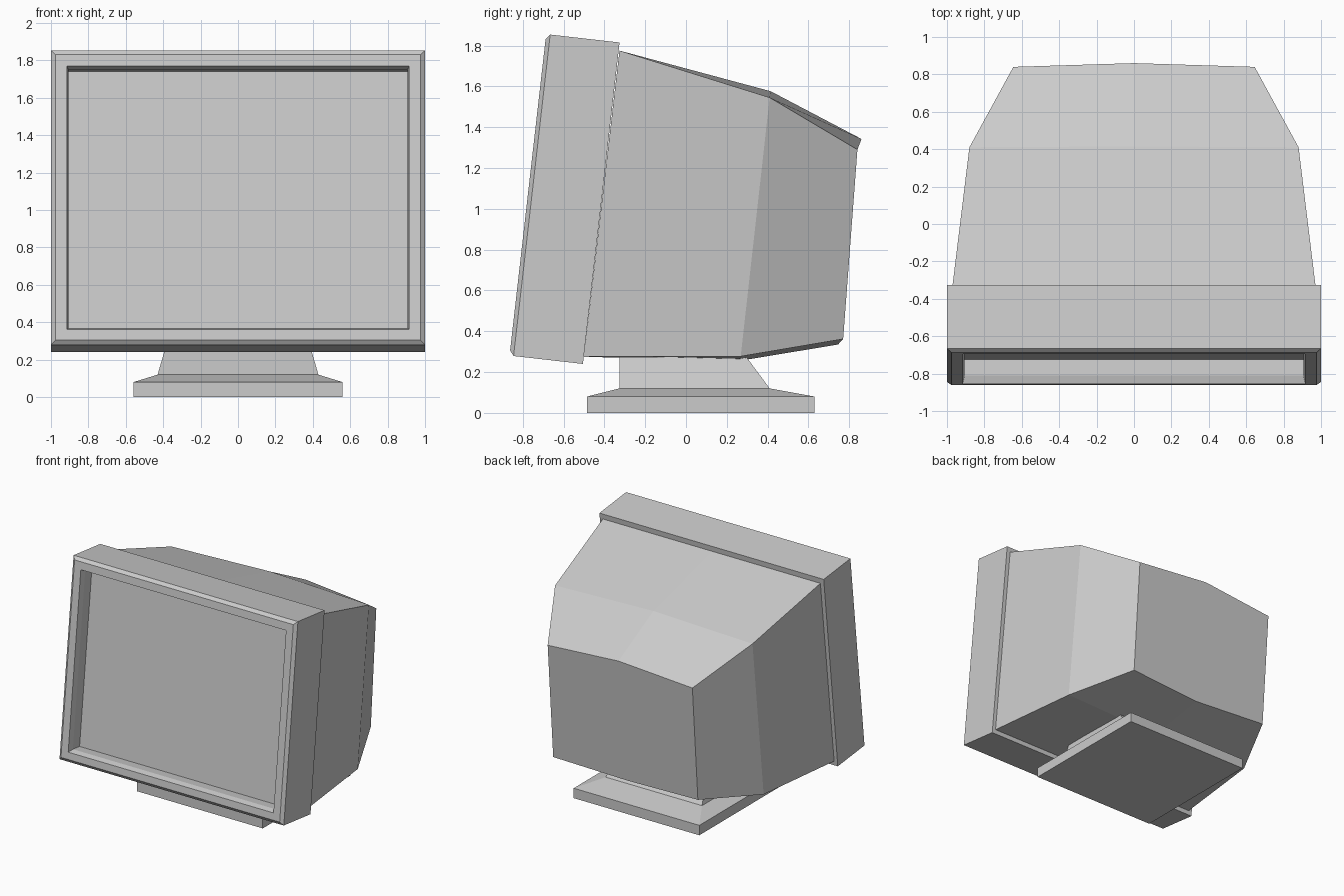
import bpy, bmesh, math
from mathutils import Vector

if "Cube" in bpy.data.objects:
    bpy.data.objects.remove(bpy.data.objects["Cube"])

TILT = math.radians(6.5)


def loft(name, rings):
    """Skin a list of equal-length point rings and cap both ends."""
    bm = bmesh.new()
    loops = [[bm.verts.new(p) for p in ring] for ring in rings]
    n = len(loops[0])
    for a, b in zip(loops, loops[1:]):
        for i in range(n):
            j = (i + 1) % n
            bm.faces.new((a[i], a[j], b[j], b[i]))
    bm.faces.new(loops[0])
    bm.faces.new(loops[-1])
    bmesh.ops.recalc_face_normals(bm, faces=bm.faces)
    mesh = bpy.data.meshes.new(name)
    bm.to_mesh(mesh)
    bm.free()
    obj = bpy.data.objects.new(name, mesh)
    bpy.context.collection.objects.link(obj)
    return obj


def slab(x, y0, y1, z):
    """Horizontal rectangle."""
    return [(-x, y0, z), (x, y0, z), (x, y1, z), (-x, y1, z)]


def tilted(x, low, high, depth):
    """Rectangle in the plane of the tilted screen; depth is negative to the front."""
    c, s = math.cos(TILT), math.sin(TILT)
    return [Vector((px, -0.505 + depth * c + u * s, 0.24 - depth * s + u * c))
            for px, u in ((-x, low), (x, low), (x, high), (-x, high))]


def shell_ring(x, top, mid_top, bottom, mid_bottom):
    """Six-sided casing section with creased top and bottom; points are (y, z)."""
    return [(-x, *bottom), (0, *mid_bottom), (x, *bottom),
            (x, *top), (0, *mid_top), (-x, *top)]


# Bezel: outside, front chamfer, opening lip, recess and screen in one skin
H = 1.585
loft("bezel_and_screen", [
    tilted(1.0, 0, H, 0),
    tilted(1.0, 0, H, -0.342),
    tilted(0.975, 0.025, H - 0.025, -0.362),
    tilted(0.915, 0.081, H - 0.086, -0.362),
    tilted(0.905, 0.095, H - 0.102, -0.318),
    tilted(0.905, 0.095, H - 0.102, -0.232),
])

# Rear casing narrowing towards the back
loft("rear_casing", [
    shell_ring(0.97, (-0.326, 1.775), (-0.326, 1.775), (-0.501, 0.275), (-0.501, 0.275)),
    shell_ring(0.88, (0.41, 1.545), (0.415, 1.576), (0.268, 0.277), (0.26, 0.255)),
    shell_ring(0.645, (0.84, 1.29), (0.86, 1.342), (0.77, 0.362), (0.745, 0.335)),
])

# Foot plate with sloped top
loft("base", [
    slab(0.56, -0.485, 0.63, 0),
    slab(0.56, -0.485, 0.63, 0.08),
    slab(0.43, -0.326, 0.41, 0.12),
])

# Neck joining foot and casing
loft("neck", [
    slab(0.43, -0.326, 0.41, 0.12),
    slab(0.385, -0.326, 0.295, 0.275),
])
